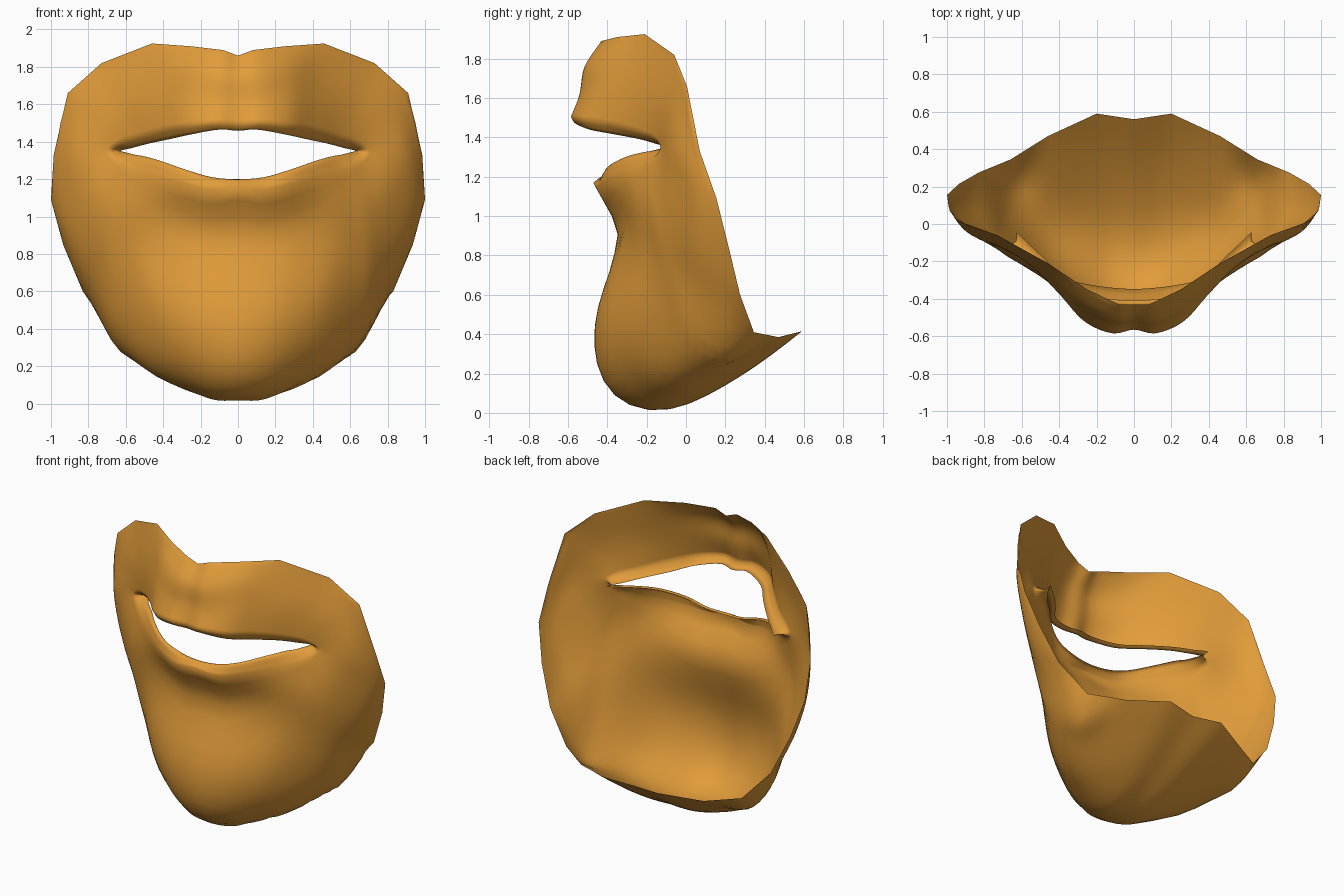
import bpy, bmesh
from mathutils import Vector

if "Cube" in bpy.data.objects:
    bpy.data.objects.remove(bpy.data.objects["Cube"])

ROWS = 24    # samples from lip to rim
STEPS = 4    # samples between neighbouring spokes

# Spokes run from the lip edge to the outer rim, for x >= 0
upper_spokes = [
    [(0, -.54, 1.46), (0, -.565, 1.50), (0, -.53, 1.62), (0, -.51, 1.75), (0, -.43, 1.86)],
    [(.09, -.56, 1.467), (.11, -.585, 1.505), (.11, -.54, 1.62), (.10, -.515, 1.76), (.08, -.43, 1.89)],
    [(.25, -.49, 1.44), (.26, -.525, 1.49), (.27, -.47, 1.64), (.26, -.43, 1.79), (.25, -.35, 1.91)],
    [(.36, -.36, 1.415), (.39, -.385, 1.47), (.44, -.30, 1.68), (.46, -.21, 1.925)],
    [(.48, -.23, 1.39), (.53, -.24, 1.43), (.64, -.155, 1.63), (.73, -.06, 1.82)],
    [(.57, -.145, 1.365), (.63, -.165, 1.40), (.78, -.09, 1.54), (.91, .005, 1.66)],
]
side_spokes = [
    [(.63, -.09, 1.35), (.69, -.13, 1.35), (.82, -.085, 1.34), (.91, -.03, 1.335), (.985, .07, 1.33)],
    [(.59, -.14, 1.34), (.65, -.16, 1.30), (.80, -.095, 1.18), (.90, -.005, 1.10),
     (.965, .07, 1.09), (1, .155, 1.09)],
    [(.55, -.185, 1.33), (.61, -.195, 1.27), (.74, -.13, 1.07), (.825, -.03, .90),
     (.90, .08, .85), (.935, .215, .85)],
    [(.51, -.22, 1.325), (.57, -.225, 1.25), (.68, -.17, 1.00), (.75, -.05, .74),
     (.80, .10, .62), (.83, .275, .60)],
]
lower_spokes = [
    [(.42, -.31, 1.30), (.46, -.31, 1.22), (.55, -.235, .97), (.64, -.11, .56),
     (.66, .02, .36), (.62, .20, .26), (.66, .345, .41)],
    [(.28, -.40, 1.25), (.30, -.41, 1.18), (.36, -.29, .93), (.42, -.32, .50),
     (.42, -.22, .22), (.42, -.08, .125), (.46, .15, .20), (.46, .47, .385)],
    [(.14, -.42, 1.21), (.15, -.455, 1.15), (.17, -.335, .90), (.20, -.44, .47),
     (.20, -.39, .20), (.17, -.29, .06), (.14, -.10, .01), (.17, .28, .19), (.20, .59, .415)],
    [(0, -.43, 1.20), (0, -.47, 1.17), (0, -.345, .89), (0, -.465, .49),
     (0, -.45, .20), (0, -.34, .05), (0, -.11, .005), (0, .28, .19), (0, .56, .40)],
]


def spline(p0, p1, p2, p3, t):
    """Centripetal spline between p1 and p2."""
    k = [max((b - a).length, 1e-4) ** .5 for a, b in ((p0, p1), (p1, p2), (p2, p3))]
    m1 = (p2 - p1) + k[1] * ((p1 - p0) / k[0] - (p2 - p0) / (k[0] + k[1]))
    m2 = (p2 - p1) + k[1] * ((p3 - p2) / k[2] - (p3 - p1) / (k[1] + k[2]))
    return ((2 * t**3 - 3 * t**2 + 1) * p1 + (t**3 - 2 * t**2 + t) * m1
            + (3 * t**2 - 2 * t**3) * p2 + (t**3 - t**2) * m2)


def resample(points, count):
    """Smooth an open path and space its samples evenly."""
    p = [2 * points[0] - points[1]] + points + [2 * points[-1] - points[-2]]
    dense = [spline(*p[i:i + 4], s / 12) for i in range(len(p) - 3) for s in range(12)]
    dense.append(points[-1])
    dist = [0]
    for a, b in zip(dense, dense[1:]):
        dist.append(dist[-1] + (b - a).length)
    out, j = [], 0
    for n in range(count):
        d = dist[-1] * n / (count - 1)
        while j < len(dist) - 2 and dist[j + 1] < d:
            j += 1
        f = (d - dist[j]) / max(dist[j + 1] - dist[j], 1e-6)
        out.append(dense[j].lerp(dense[j + 1], min(f, 1)))
    return out


# Lip edges roll back inside the mouth, mostly on the upper lip
half = []
for pts in upper_spokes + side_spokes + lower_spokes:
    pts = [Vector(p) for p in pts]
    roll = (0, .045, .006) if pts[0].z > 1.345 else (0, .02, -.006)
    lip = resample([pts[0] + Vector(roll), pts[0], pts[1]], 6)
    half.append(lip[:-1] + resample(pts[1:], ROWS))

# Mirror the spokes into a full ring
flip = [[Vector((-p.x, p.y, p.z)) for p in s] for s in half[-2:0:-1]]
ring = half + flip
n = len(ring)
last = len(ring[0]) - 1

# Even out the cheeks and chin between neighbouring spokes, away from lip and rim
for _ in range(2):
    old = [[p.copy() for p in s] for s in ring]
    for i in range(n):
        for r in range(9, last - 1):
            mid = (old[i][r - 1] + old[i][r + 1]) / 2
            ring[i][r] = old[i][r].lerp(mid, .5)

# Skin the ring; the outer rim keeps straight segments
bm = bmesh.new()
columns = []
for i in range(n):
    for s in range(STEPS):
        t = s / STEPS
        col = [spline(*(ring[(i + k) % n][r] for k in (-1, 0, 1, 2)), t) for r in range(last)]
        col.append(ring[i][last].lerp(ring[(i + 1) % n][last], t))
        columns.append([bm.verts.new(p) for p in col])
for i, a in enumerate(columns):
    b = columns[(i + 1) % len(columns)]
    for r in range(last):
        bm.faces.new((a[r], a[r + 1], b[r + 1], b[r]))
bm.normal_update()
# Outside of the chin faces forward
front = sum(f.normal.y * f.calc_area() for f in bm.faces if f.calc_center_median().y < -.1)
if front > 0:
    bmesh.ops.reverse_faces(bm, faces=bm.faces[:])

mesh = bpy.data.meshes.new("mouth_and_chin")
bm.to_mesh(mesh)
bm.free()
mesh.shade_smooth()
obj = bpy.data.objects.new("mouth_and_chin", mesh)
bpy.context.collection.objects.link(obj)

skin = bpy.data.materials.new("warm_orange")
skin.diffuse_color = (.75, .33, .042, 1)
skin.use_nodes = True
skin.node_tree.nodes["Principled BSDF"].inputs["Base Color"].default_value = skin.diffuse_color
mesh.materials.append(skin)
